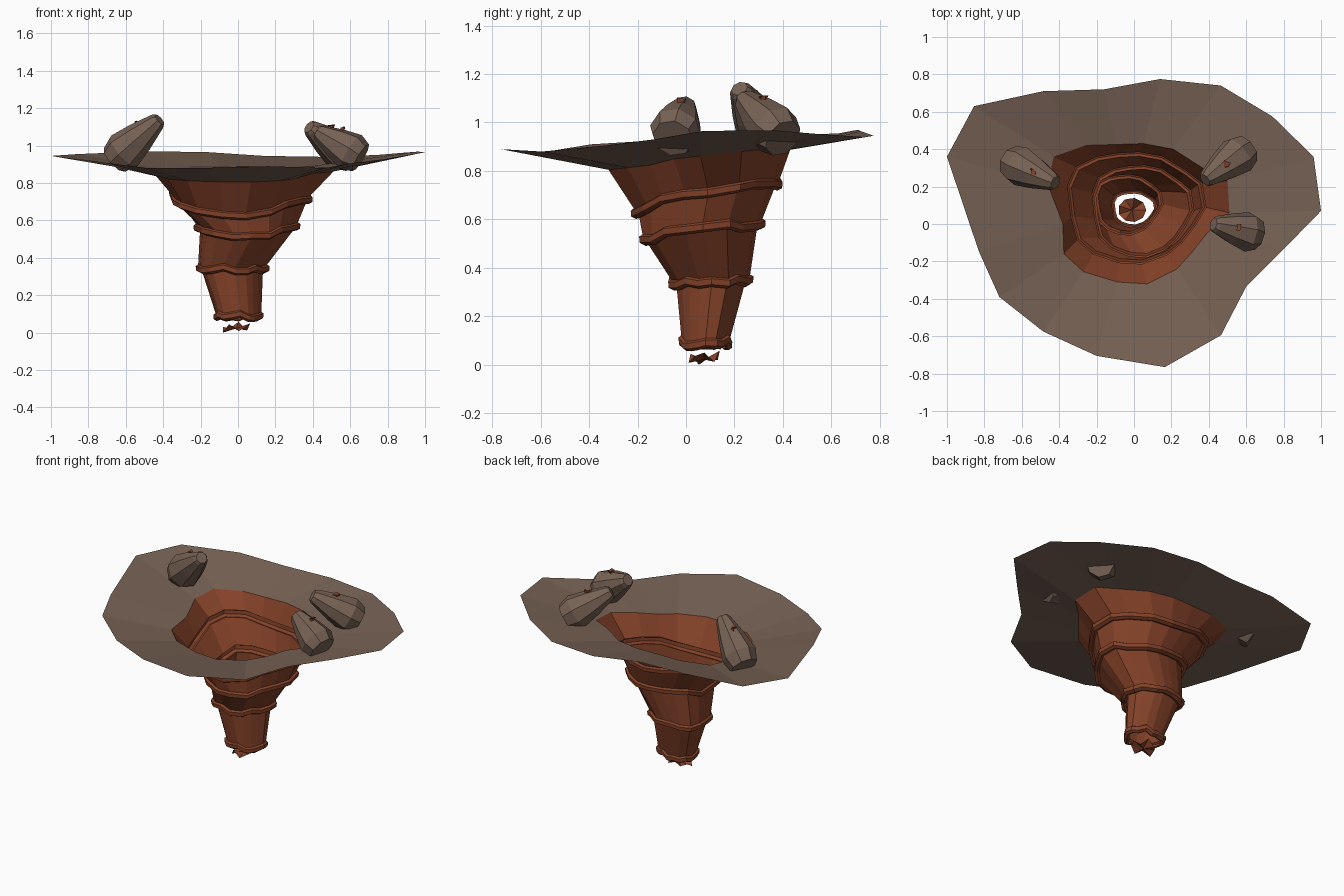
import bpy, bmesh, math, random
from mathutils import Vector

if "Cube" in bpy.data.objects:
    bpy.data.objects.remove(bpy.data.objects["Cube"])

random.seed(4)


def material(name, rgb):
    m = bpy.data.materials.new(name)
    m.diffuse_color = (*rgb, 1)
    m.use_nodes = True
    m.node_tree.nodes["Principled BSDF"].inputs["Base Color"].default_value = m.diffuse_color
    return m


EARTH = material("earth", (0.185, 0.122, 0.09))
CLAY = material("clay", (0.235, 0.055, 0.022))


def finish(name, bm, mat):
    me = bpy.data.meshes.new(name)
    bm.to_mesh(me)
    bm.free()
    me.materials.append(mat)
    ob = bpy.data.objects.new(name, me)
    bpy.context.collection.objects.link(ob)
    return ob


def loft(name, rings, mat, cap=False):
    """Bridge successive rings of points, outer to inner."""
    bm = bmesh.new()
    loops = [[bm.verts.new(p) for p in r] for r in rings]
    n = len(loops[0])
    for a, b in zip(loops, loops[1:]):
        for i in range(n):
            j = (i + 1) % n
            bm.faces.new((a[i], a[j], b[j], b[i]))
    if cap:
        bm.faces.new(loops[0])
        bm.faces.new(loops[-1])
        bmesh.ops.recalc_face_normals(bm, faces=bm.faces)
    return finish(name, bm, mat)


# Ground: ragged sheet sloping down to the mouth of the pit
outer = [(1, .07, .965), (.96, .36, .968), (.74, .575, .95), (.465, .74, .94),
         (.14, .775, .945), (-.16, .72, .965), (-.485, .71, .97),
         (-.855, .63, .955), (-1, .36, .945), (-.83, -.145, .925),
         (-.72, -.39, .91), (-.485, -.575, .88), (-.2, -.705, .88),
         (.165, -.765, .89), (.465, -.595, .88), (.6, -.335, .905),
         (.8, -.135, .93)]
mouth_xy = [(.51, .06), (.5, .23), (.375, .295), (.21, .40), (.05, .43),
            (-.1, .425), (-.26, .42), (-.43, .36), (-.46, .21), (-.38, 0),
            (-.375, -.16), (-.27, -.255), (-.09, -.31), (.07, -.32),
            (.23, -.24), (.31, -.15), (.39, -.05)]
mouth = [(x, y, .84 + .11 * y + (.015 if x > .35 else 0)) for x, y in mouth_xy]
loft("ground", [outer, mouth], EARTH)

# Pit wall: tapering tiers separated by thin wavy ledges
unit = [((x - .025) / .485, (y - .055) / .375) for x, y in mouth_xy]


def ring(box, z, grow=0, wave=None):
    x0, x1, y0, y1 = box
    cx, cy, hx, hy = (x0 + x1) / 2, (y0 + y1) / 2, (x1 - x0) / 2, (y1 - y0) / 2
    out = []
    for i, (u, v) in enumerate(unit):
        # ease the mouth outline towards a circle
        ln = math.hypot(u, v)
        s = .5 + .5 / ln
        out.append((cx + u * s * (hx + grow), cy + v * s * (hy + grow),
                    z + (wave[i] if wave else 0)))
    return out


tiers = [((-.37, .385, -.215, .385), .70, .10),
         ((-.235, .32, -.18, .315), .55, .05),
         ((-.22, .155, -.06, .265), .34, .0),
         ((-.125, .125, -.02, .18), .088, .0)]
rings = [mouth]
for k, (box, z, tilt) in enumerate(tiers):
    wave = [tilt * (.6 * v + .25 * abs(u) - .1) + random.uniform(-.014, .014)
            for u, v in unit]
    last = k == 3
    for dz, grow in ((.022, 0), (.014, .014), (-.010, .012),
                     (-.020, -.008), (-.016, -.022)):
        rings.append(ring(box, z + dz, grow * (.8 if last else 1), wave))
loft("pit_wall", rings, CLAY)

# Pit floor: small crumpled fan
bm = bmesh.new()
hub = bm.verts.new((-.01, .075, .022))
rim_z = (.05, .012, .058, .02, .03, .0, .045, .008, .035)
rim = []
for i, z in enumerate(rim_z):
    a = math.tau * i / len(rim_z)
    rim.append(bm.verts.new((-.01 + .076 * math.cos(a),
                             .075 + .065 * math.sin(a), z)))
for i in range(len(rim)):
    bm.faces.new((hub, rim[i], rim[(i + 1) % len(rim)]))
finish("pit_floor", bm, CLAY)


# Rocks: faceted tapering stones leaning over the mouth, each with a clay chip
def rock(name, base, tip, chip):
    base, tip = Vector(base), Vector(tip)
    axis = tip - base
    q = axis.to_track_quat('Z', 'Y')
    rings = []
    for t, r in ((0, .085), (.22, .108), (.55, .085), (.95, .047), (1, .036)):
        rings.append([base + axis * t + q @ Vector(
            (r * math.cos(a), r * math.sin(a), 0))
            for a in (math.tau * (i + .3) / 8 for i in range(8))])
    loft(name, rings, EARTH, cap=True)
    bm = bmesh.new()
    bmesh.ops.create_cube(bm, size=.024)
    for v in bm.verts:
        v.co += Vector([random.uniform(-.008, .008) for _ in range(3)])
        v.co += Vector(chip)
    finish(name + "_chip", bm, CLAY)


rock("rock_left", (-.66, .335, .925), (-.42, .22, 1.14), (-.54, .28, 1.115))
rock("rock_back_right", (.60, .40, .935), (.38, .235, 1.10), (.50, .32, 1.10))
rock("rock_front_right", (.655, -.055, .935), (.425, 0, 1.075), (.56, -.02, 1.085))
